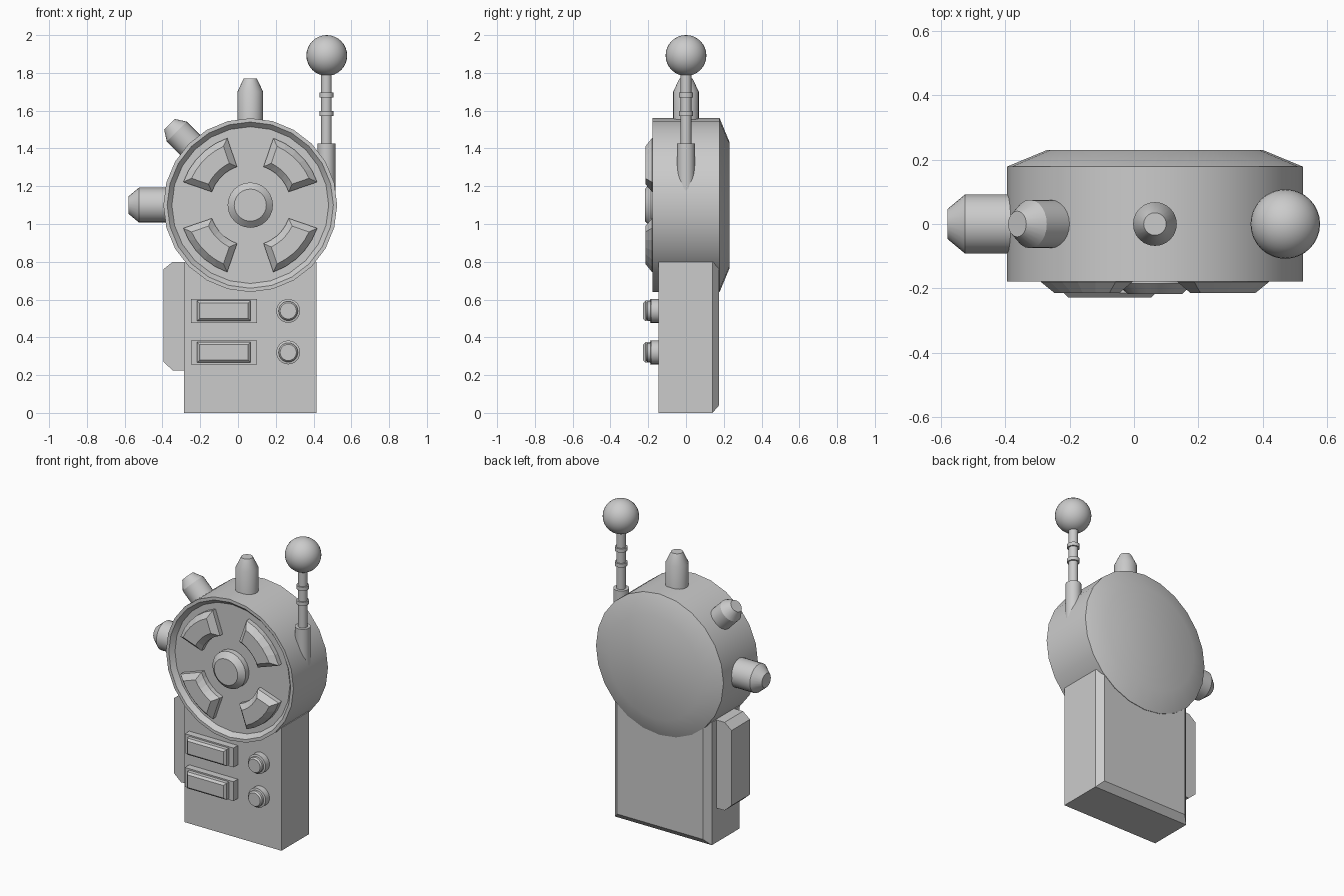
import bpy, bmesh, math
from mathutils import Vector

if "Cube" in bpy.data.objects:
    bpy.data.objects.remove(bpy.data.objects["Cube"])

CX, CZ = 0.065, 1.10  # centre of the round head


def finish(bm, name, smooth=True):
    bmesh.ops.recalc_face_normals(bm, faces=bm.faces)
    me = bpy.data.meshes.new(name)
    bm.to_mesh(me)
    bm.free()
    if smooth:
        me.shade_smooth()
        me.set_sharp_from_angle(angle=math.radians(30))
    ob = bpy.data.objects.new(name, me)
    bpy.context.collection.objects.link(ob)
    return ob


def loft(name, rings, smooth=True):
    """Skin a list of equal-length closed rings and cap both ends."""
    bm = bmesh.new()
    vs = [[bm.verts.new(p) for p in r] for r in rings]
    n = len(vs[0])
    for a, b in zip(vs, vs[1:]):
        for i in range(n):
            j = (i + 1) % n
            bm.faces.new((a[i], a[j], b[j], b[i]))
    bm.faces.new(vs[0])
    bm.faces.new(vs[-1])
    return finish(bm, name, smooth)


def lathe(name, profile, origin, axis, n=24):
    """Revolve (radius, distance) pairs about an axis through origin."""
    q = Vector((0, 0, 1)).rotation_difference(Vector(axis).normalized())
    o = Vector(origin)
    rings = [[o + q @ Vector((r * math.cos(t), r * math.sin(t), d))
              for t in (2 * math.pi * i / n for i in range(n))]
             for r, d in profile]
    return loft(name, rings)


def rect(x0, x1, z0, z1, y, d=0):
    return [(x0 + d, y, z0 + d), (x1 - d, y, z0 + d),
            (x1 - d, y, z1 - d), (x0 + d, y, z1 - d)]


# Lower body with chamfered back edges
loft("body", [rect(-0.285, 0.415, 0, 0.80, -0.145),
              rect(-0.285, 0.415, 0, 0.80, 0.14),
              rect(-0.285, 0.415, 0, 0.84, 0.175, 0.04)], False)

# Side block on the left
side = [(-0.27, 0.225), (-0.345, 0.225), (-0.395, 0.27),
        (-0.395, 0.76), (-0.345, 0.80), (-0.27, 0.80)]
loft("side_block", [[(x, y, z) for x, z in side] for y in (-0.095, 0.095)], False)

# Round head: dished front, chamfered back
lathe("head", [(0.415, 0.15), (0.44, 0.178), (0.46, 0.178), (0.46, -0.178),
               (0.335, -0.23)], (CX, 0, CZ), (0, -1, 0))

# Central hub
lathe("hub", [(0.12, 0.14), (0.12, 0.185), (0.085, 0.217)], (CX, 0, CZ), (0, -1, 0))


# Four raised sector pads
def sector(mid, y, d, steps=5):
    pts = []
    for r, sgn in ((0.375 - d, 1), (0.215 + d, -1)):
        h = math.radians(26) - math.asin(d / r)
        for i in range(steps + 1):
            a = mid + sgn * h * (2 * i / steps - 1)
            pts.append((CX + r * math.cos(a), y, CZ + r * math.sin(a)))
    return pts


for k in range(4):
    m = math.radians(45 + 90 * k)
    loft(f"sector_pad_{k + 1}", [sector(m, -0.14, 0), sector(m, -0.18, 0),
                                 sector(m, -0.215, 0.033)], False)

# Bar switches and round buttons in two rows
for k, z in enumerate((0.54, 0.32)):
    loft(f"switch_plate_{k + 1}", [rect(-0.25, 0.10, z - 0.063, z + 0.063, y)
                                   for y in (-0.14, -0.19)], False)
    bar = (-0.217, 0.067, z - 0.054, z + 0.054)
    loft(f"switch_bar_{k + 1}", [rect(*bar, -0.185), rect(*bar, -0.215),
                                 rect(*bar, -0.228, 0.013)], False)
    lathe(f"button_{k + 1}", [(0.063, 0.14), (0.063, 0.185), (0.051, 0.188),
                              (0.051, 0.203), (0.043, 0.213)],
          (0.266, 0, z), (0, -1, 0))

# Knobs around the head: radius, tip radius, shoulder, tip distance, direction
for name, r, tip, sh, end, axis in (
        ("top_knob", 0.068, 0.035, 0.60, 0.67, (0, 0, 1)),
        ("diagonal_knob", 0.075, 0.04, 0.55, 0.605, (-1, 0, 1)),
        ("left_knob", 0.092, 0.046, 0.59, 0.645, (-1, 0, 0))):
    lathe(name, [(r, 0.38), (r, sh), (tip, end)], (CX, 0, CZ), axis)

# Antenna: socket, rod, two collars and ball
AX = 0.468
lathe("antenna_socket", [(0.047, 1.12), (0.047, 1.425)], (AX, 0, 0), (0, 0, 1))
lathe("antenna_rod", [(0.028, 1.40), (0.028, 1.82)], (AX, 0, 0), (0, 0, 1))
for k, z in enumerate((1.585, 1.683)):
    lathe(f"antenna_collar_{k + 1}", [(0.037, z - 0.012), (0.037, z + 0.012)],
          (AX, 0, 0), (0, 0, 1))
bm = bmesh.new()
bmesh.ops.create_uvsphere(bm, u_segments=32, v_segments=16, radius=0.108)
ball = finish(bm, "antenna_ball")
ball.location = (AX + 0.002, 0, 1.892)
